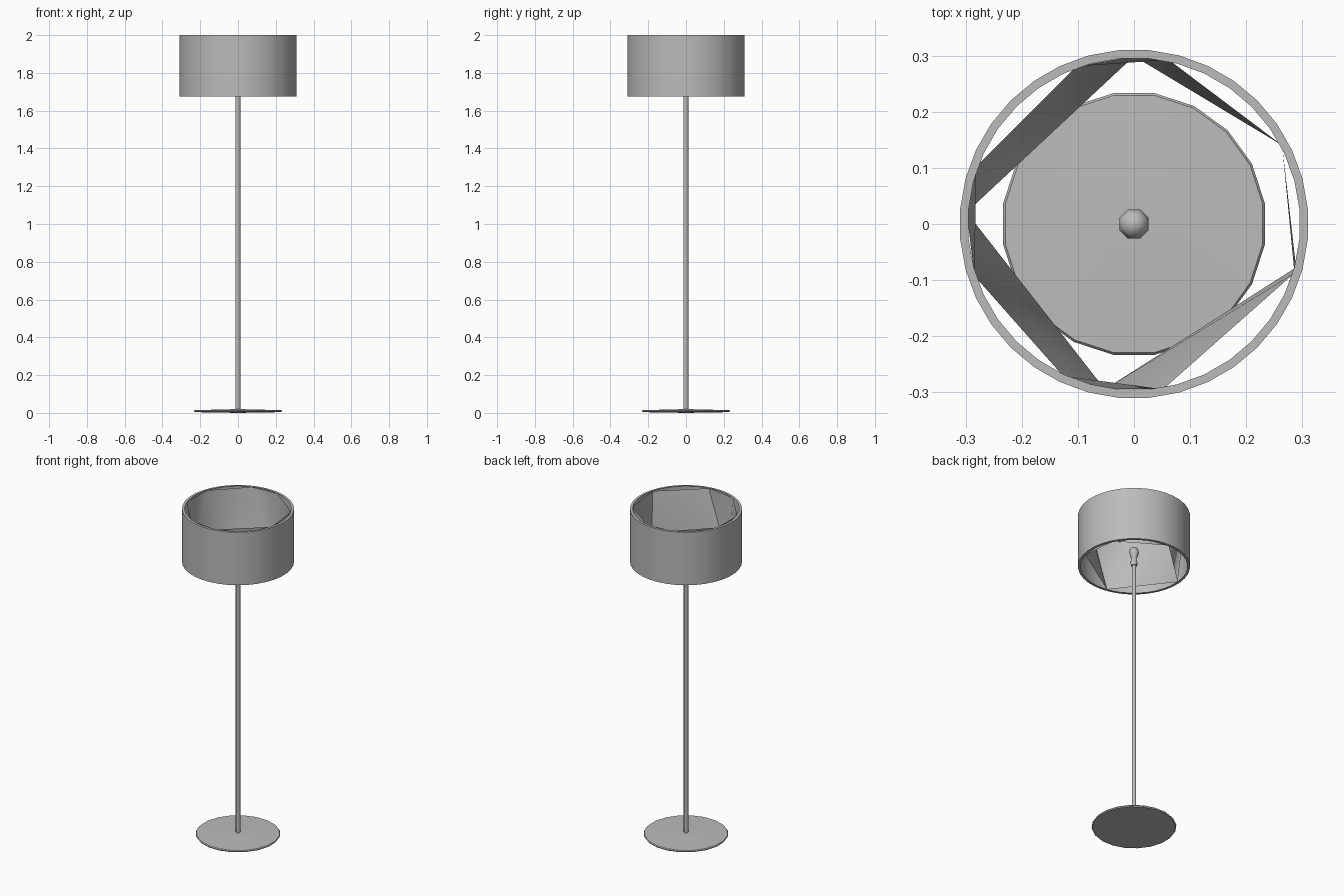
import bpy, bmesh
from math import radians, sin, cos, pi

cube = bpy.data.objects.get("Cube")
if cube:
    bpy.data.objects.remove(cube)

grey = bpy.data.materials.new("satin grey")
grey.use_nodes = True
colour = (0.5, 0.5, 0.5, 1)
grey.diffuse_color = colour
grey.node_tree.nodes["Principled BSDF"].inputs["Base Color"].default_value = colour


def finish(name, bm, angle):
    """Turn a bmesh into a shaded object."""
    mesh = bpy.data.meshes.new(name)
    bm.to_mesh(mesh)
    bm.free()
    mesh.materials.append(grey)
    ob = bpy.data.objects.new(name, mesh)
    bpy.context.collection.objects.link(ob)
    bpy.ops.object.select_all(action='DESELECT')
    ob.select_set(True)
    bpy.context.view_layer.objects.active = ob
    bpy.ops.object.shade_smooth_by_angle(angle=radians(angle))
    return ob


def lathe(name, profile, sides, angle=40):
    """Spin a (radius, height) profile round the z axis."""
    bm = bmesh.new()
    rings = []
    for r, z in profile:
        if r == 0:
            rings.append([bm.verts.new((0, 0, z))] * sides)
        else:
            rings.append([bm.verts.new((r * cos(2 * pi * (i + .5) / sides),
                                        r * sin(2 * pi * (i + .5) / sides), z))
                          for i in range(sides)])
    for a, b in zip(rings, rings[1:]):
        for i in range(sides):
            j = (i + 1) % sides
            bm.faces.new(dict.fromkeys((a[i], a[j], b[j], b[i])))
    return finish(name, bm, angle)


def loft(name, low, high, z_low, z_high, radius):
    """Join two polygons, given by corner angles, with inward triangles."""
    bm = bmesh.new()

    def ring(angles, z):
        return [bm.verts.new((radius * cos(radians(a)), radius * sin(radians(a)), z))
                for a in angles]

    a, b = ring(low, z_low), ring(high, z_high)
    i = j = 0
    while i < len(a) or j < len(b):
        next_a = low[i + 1] if i + 1 < len(low) else low[0] + 360
        next_b = high[j + 1] if j + 1 < len(high) else high[0] + 360
        va, vb = a[i % len(a)], b[j % len(b)]
        if j >= len(b) or (i < len(a) and next_a <= next_b):
            i += 1
            bm.faces.new((va, vb, a[i % len(a)]))
        else:
            j += 1
            bm.faces.new((va, vb, b[j % len(b)]))
    return finish(name, bm, 50)


# Round foot with a shallow cone on top
lathe("base", [(0, 0), (.232, .004), (.236, .01), (.232, .015), (.07, .018), (0, .021)], 20)

# Slim pole
lathe("pole", [(.013, .015), (.013, 1.69)], 8, 60)

# Socket and bulb inside the shade
lathe("bulb", [(0, 1.675), (.018, 1.68), (.02, 1.70), (.015, 1.73), (.025, 1.75),
               (.028, 1.77), (.021, 1.79), (0, 1.80)], 8, 60)

# Drum shade wall with thin top and bottom rims
lathe("shade", [(.296, 1.676), (.311, 1.676), (.311, 2), (.296, 2)], 36)

# Faceted lining inside the drum
loft("shade_lining", [28, 90, 176, 260, 345], [28, 78, 110, 160, 198, 245, 280, 343],
     1.678, 1.998, .299)
